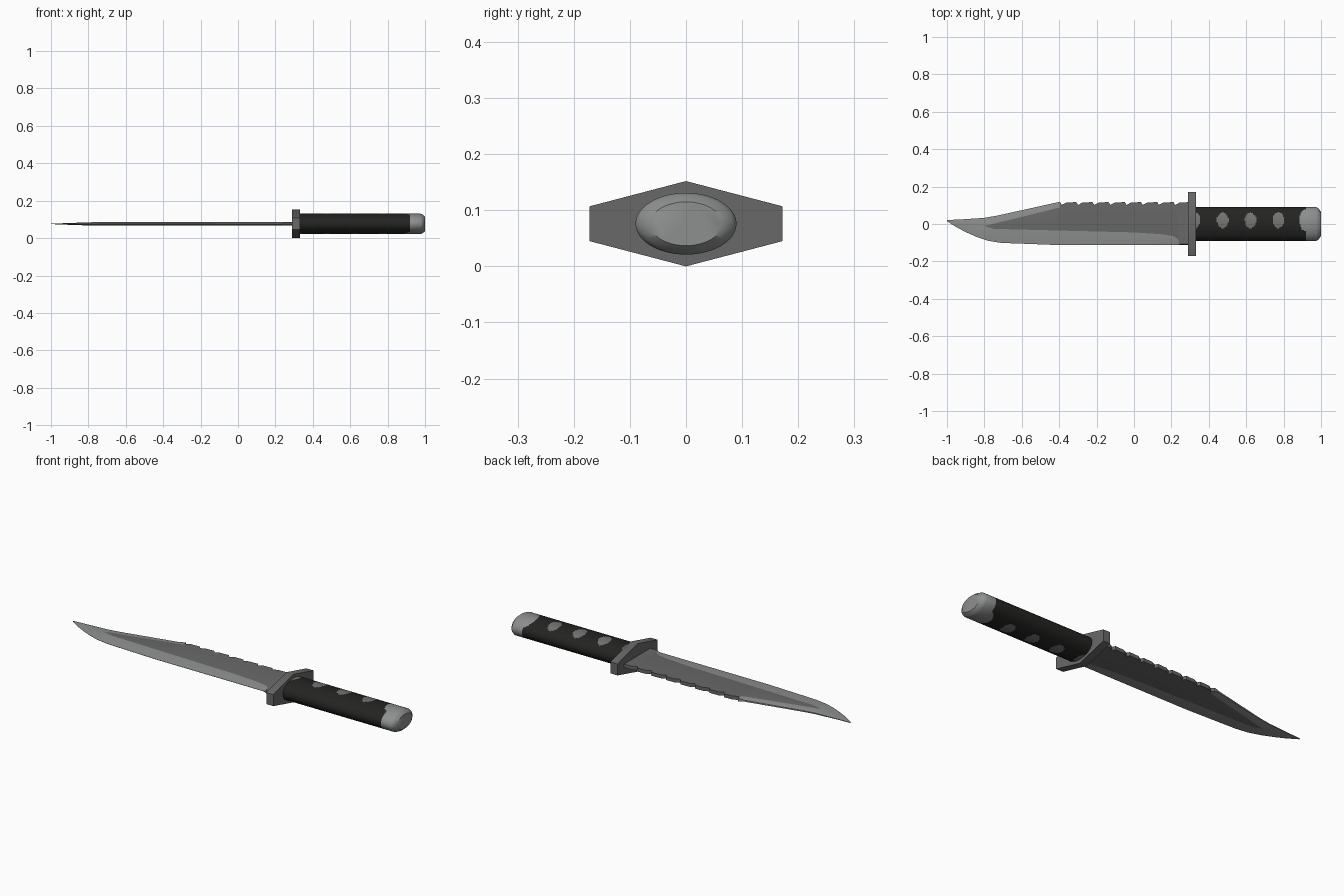
import bpy, bmesh, math

if "Cube" in bpy.data.objects:
    bpy.data.objects.remove(bpy.data.objects["Cube"])

ZC = 0.076  # height of the knife's middle plane


def material(name, r, g, b):
    m = bpy.data.materials.new(name)
    m.diffuse_color = (r, g, b, 1)
    m.use_nodes = True
    m.node_tree.nodes["Principled BSDF"].inputs["Base Color"].default_value = m.diffuse_color
    return m


LIGHT = material("light steel", 0.27, 0.275, 0.275)
DARK = material("dark steel", 0.14, 0.14, 0.14)
BLACK = material("black grip", 0.017, 0.018, 0.016)
SPOT = material("grip spot grey", 0.17, 0.17, 0.17)


def loft(name, rings, mats, rule, angle=30):
    """Skin closed rings of points, cap the ends, colour faces by rule(i, j, centre)."""
    bm = bmesh.new()
    vs = [[bm.verts.new(p) for p in ring] for ring in rings]
    n = len(rings[0])
    for i in range(len(vs) - 1):
        for j in range(n):
            k = (j + 1) % n
            f = bm.faces.new((vs[i][j], vs[i][k], vs[i + 1][k], vs[i + 1][j]))
            f.material_index = rule(i, j, f.calc_center_median())
    for i in (0, len(vs) - 1):
        f = bm.faces.new(vs[i])
        f.material_index = rule(i, -1, f.calc_center_median())
    bmesh.ops.remove_doubles(bm, verts=bm.verts, dist=0.0002)
    bmesh.ops.recalc_face_normals(bm, faces=bm.faces)
    me = bpy.data.meshes.new(name)
    bm.to_mesh(me)
    bm.free()
    for m in mats:
        me.materials.append(m)
    me.shade_smooth()
    me.set_sharp_from_angle(angle=math.radians(angle))
    ob = bpy.data.objects.new(name, me)
    bpy.context.collection.objects.link(ob)
    return ob


def lerp(pts, x):
    """Piecewise-linear curve lookup."""
    if x <= pts[0][0]:
        return pts[0][1]
    for (a, p), (b, q) in zip(pts, pts[1:]):
        if x <= b:
            return p + (q - p) * (x - a) / (b - a)
    return pts[-1][1]


# Blade curves: spine, top and bottom of the dark flat, cutting edge
spine = [(-1, 0.021), (-0.9, 0.026), (-0.8, 0.033), (-0.73, 0.045), (-0.41, 0.116)]
for i in range(8):  # saw notches
    x = -0.395 + i * 0.0865
    spine += [(x, 0.117), (x + 0.009, 0.102), (x + 0.034, 0.115)]
spine += [(0.3, 0.117)]
upper = [(-1, 0.018), (-0.9, 0.0), (-0.8, -0.01), (-0.6, 0.038), (-0.39, 0.09), (0.3, 0.1)]
lower = [(-1, 0.018), (-0.9, 0.0), (-0.8, -0.01), (-0.75, -0.026), (0, -0.045), (0.15, -0.055),
         (0.21, -0.065), (0.235, -0.08), (0.245, -0.108), (0.3, -0.108)]
edge = [(-1, 0.015), (-0.95, -0.017), (-0.9, -0.043), (-0.84, -0.07), (-0.78, -0.09),
        (-0.71, -0.101), (-0.42, -0.112), (0.3, -0.112)]
thick = [(-1, 0.001), (-0.9, 0.005), (-0.78, 0.009), (0.3, 0.0095)]
spine_thick = [(-1, 0.001), (-0.8, 0.003), (-0.43, 0.004), (-0.39, 0.0095), (0.3, 0.0095)]
edge_thick = [(-1, 0.0005), (0.23, 0.0007), (0.25, 0.004)]

stations = sorted({round(p[0], 4) for c in (spine, upper, lower, edge, thick, spine_thick, edge_thick) for p in c})
rings = []
for x in stations:
    t = lerp(thick, x)
    half = [(lerp(spine, x), lerp(spine_thick, x)), (lerp(upper, x), t),
            (lerp(lower, x), t), (lerp(edge, x), lerp(edge_thick, x))]
    rings.append([(x, y, ZC + h) for y, h in half] + [(x, y, ZC - h) for y, h in reversed(half)])


def blade_rule(i, j, c):
    if c.x < -0.8:
        return 0
    if j in (1, 5):                      # central flat
        return 1
    if j in (0, 6, 7):                   # spine side
        return 1 if c.x > -0.4 else 0
    return 1 if c.x > 0.24 else 0        # cutting side


loft("blade", rings, [LIGHT, DARK], blade_rule, 25)

# Guard: flattened hexagonal plate
hexa = [(0.172, 0.031), (0, 0.076), (-0.172, 0.031), (-0.172, -0.031), (0, -0.076), (0.172, -0.031)]
loft("guard", [[(x, y, ZC + z) for y, z in hexa] for x in (0.29, 0.332)], [DARK], lambda i, j, c: 0)


def oval(x, ry, rz, n=72):
    return [(x, ry * math.cos(a), ZC + rz * math.sin(a)) for a in (2 * math.pi * k / n for k in range(n))]


# Grip: oval tube with grey spots on both flats
def grip_rule(i, j, c):
    y0 = 0.02 if c.z > ZC else 0.0
    for k in range(5):
        ry, rx = (0.06, 0.036) if k == 4 else (0.041, 0.031)
        if ((c.x - 0.325 - 0.149 * k) / rx) ** 2 + ((c.y - y0) / ry) ** 2 < 1:
            return 2 if k == 4 else 1
    return 0


N = 100
loft("grip", [oval(0.33 + 0.59 * i / N, 0.09, 0.055) for i in range(N + 1)],
     [BLACK, SPOT, LIGHT], grip_rule)

# Pommel: rounded-over end cap
loft("pommel", [oval(0.919, 0.09, 0.055), oval(0.975, 0.09, 0.055), oval(0.987, 0.083, 0.05),
                oval(1.0, 0.064, 0.039)], [LIGHT], lambda i, j, c: 0, 40)
